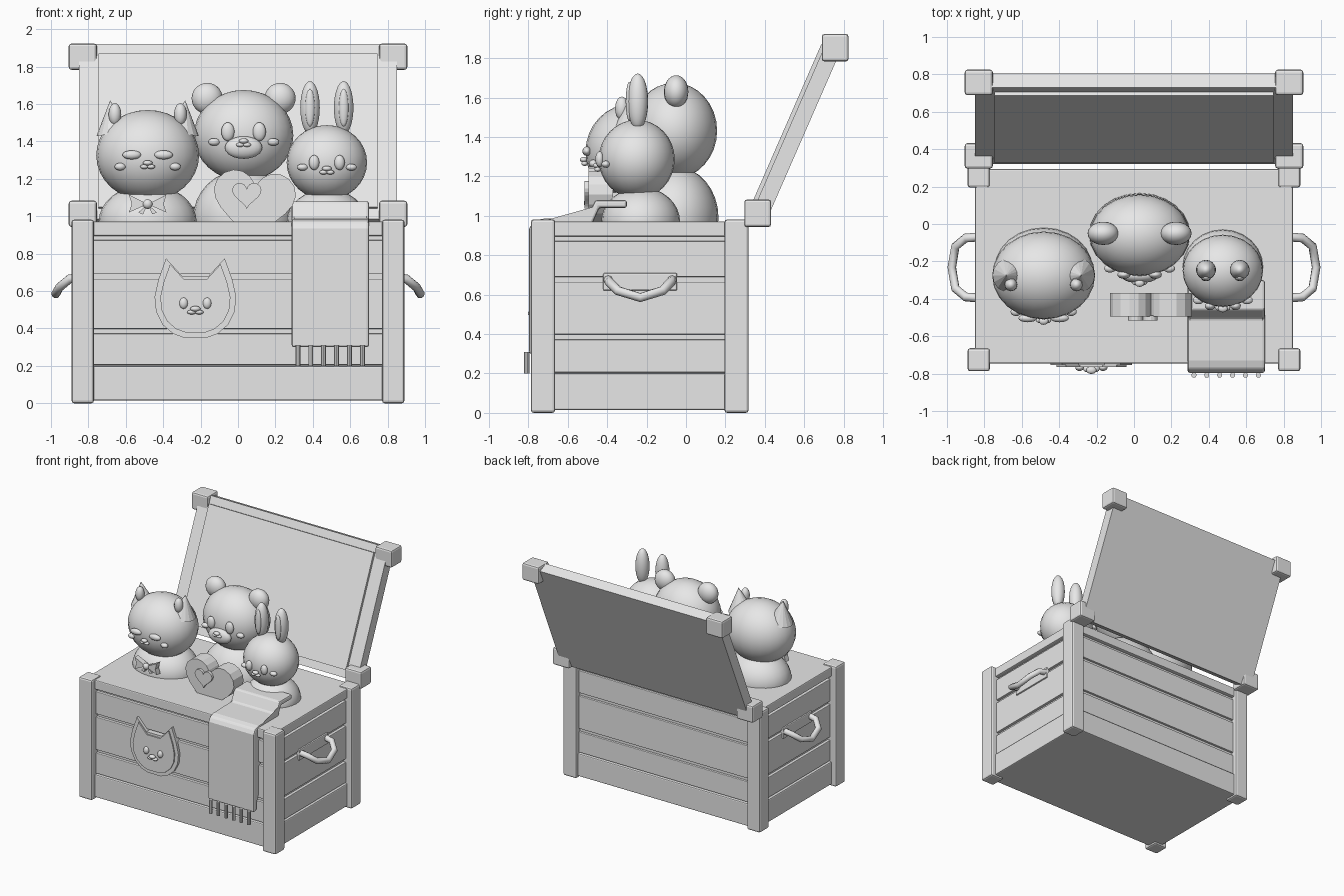
import bpy, bmesh, math
from mathutils import Vector, Matrix

if "Cube" in bpy.data.objects:
    bpy.data.objects.remove(bpy.data.objects["Cube"])

MAT = bpy.data.materials.new("soft_grey")
MAT.diffuse_color = (0.8, 0.8, 0.8, 1)
MAT.use_nodes = True
MAT.node_tree.nodes["Principled BSDF"].inputs["Base Color"].default_value = MAT.diffuse_color


def finish(name, bm, smooth=False, bevel=0.0):
    bmesh.ops.recalc_face_normals(bm, faces=bm.faces)
    me = bpy.data.meshes.new(name)
    bm.to_mesh(me)
    bm.free()
    me.materials.append(MAT)
    ob = bpy.data.objects.new(name, me)
    bpy.context.collection.objects.link(ob)
    if smooth:
        me.shade_smooth()
    if bevel:
        m = ob.modifiers.new("bevel", 'BEVEL')
        m.width, m.segments, m.limit_method = bevel, 2, 'ANGLE'
    return ob


def box(name, x0, x1, y0, y1, z0, z1, bevel=0.0, mat=None):
    bm = bmesh.new()
    bmesh.ops.create_cube(bm, size=1)
    for v in bm.verts:
        v.co = Vector((x0 + (v.co.x + .5) * (x1 - x0), y0 + (v.co.y + .5) * (y1 - y0),
                       z0 + (v.co.z + .5) * (z1 - z0)))
    if mat:
        bm.transform(mat)
    return finish(name, bm, bevel=bevel)


def ball(name, c, r, seg=24, rings=16):
    bm = bmesh.new()
    bmesh.ops.create_uvsphere(bm, u_segments=seg, v_segments=rings, radius=1)
    bm.transform(Matrix.Translation(c) @ Matrix.Diagonal((*r, 1)))
    return finish(name, bm, smooth=True)


def cone(name, c, r, h, tilt, r2=0.0, seg=16):
    bm = bmesh.new()
    bmesh.ops.create_cone(bm, cap_ends=True, segments=seg, radius1=r, radius2=r2, depth=h)
    bm.transform(Matrix.Translation(c) @ Matrix.Rotation(tilt, 4, 'Y'))
    return finish(name, bm)


def plate(name, pts, y0, y1, bevel=0.0):
    """Extrude an x,z outline from y0 to y1."""
    bm = bmesh.new()
    f = bm.faces.new([bm.verts.new((x, y0, z)) for x, z in pts])
    out = bmesh.ops.extrude_face_region(bm, geom=[f])
    bmesh.ops.translate(bm, verts=[g for g in out['geom'] if isinstance(g, bmesh.types.BMVert)],
                        vec=(0, y1 - y0, 0))
    return finish(name, bm, bevel=bevel)


def tube(name, pts, r):
    cu = bpy.data.curves.new(name, 'CURVE')
    cu.dimensions, cu.bevel_depth, cu.bevel_resolution = '3D', r, 2
    cu.use_fill_caps = True
    sp = cu.splines.new('POLY')
    sp.points.add(len(pts) - 1)
    for p, co in zip(sp.points, pts):
        p.co = (*co, 1)
    cu.materials.append(MAT)
    bpy.context.collection.objects.link(bpy.data.objects.new(name, cu))


def heart(cx, cz, s, tilt=0.0):
    pts = []
    for i in range(32):
        t = 2 * math.pi * i / 32
        x = s * math.sin(t) ** 3
        z = s * (13 * math.cos(t) - 5 * math.cos(2 * t) - 2 * math.cos(3 * t) - math.cos(4 * t)) / 16
        pts.append((cx + x * math.cos(tilt) - z * math.sin(tilt),
                    cz + x * math.sin(tilt) + z * math.cos(tilt)))
    return pts


# Chest body: stacked planks around a recessed core
box("chest_core", -.815, .815, -.71, .265, .02, .96)
box("bottom_rail", -.85, .85, -.745, .295, .015, .2, .008)
box("top_rail", -.85, .85, -.745, .295, .895, .972, .008)
for i, (a, b) in enumerate([(.205, .372), (.398, .665), (.69, .872)]):
    box(f"plank_{i}", -.838, .838, -.733, .283, a, b, .005)
for sx in (-1, 1):
    for y0 in (-.787, .195):
        xs = sorted((sx * .77, sx * .89))
        box("corner_post", *xs, y0, y0 + .123, 0, .982, .014)

# Open lid, tilted back, with raised inner panel and corner blocks
tilt = Matrix.Translation((0, .73, 1.92)) @ Matrix.Rotation(math.radians(-23.6), 4, 'X')
box("lid_slab", -.85, .85, 0, .083, -1.02, 0, mat=tilt)
box("lid_panel", -.745, .745, -.02, .01, -.96, -.062, mat=tilt)
for sx in (-1, 1):
    for y, z in ((.364, 1.013), (.757, 1.853)):
        xs = sorted((sx * .755, sx * .905))
        box("lid_corner", *xs, y - .068, y + .068, z - .07, z + .07, .014)

# Side handles with mounting plates
for sx in (-1, 1):
    box("handle_plate", *sorted((sx * .82, sx * .85)), -.42, -.045, .62, .71, .008)
    tube("handle", [(sx * x, y, z) for x, y, z in
                    ((.84, -.395, .675), (.9, -.39, .665), (.955, -.345, .62), (.974, -.232, .585),
                     (.955, -.12, .62), (.9, -.075, .665), (.84, -.07, .675))], .024)


def surf(c, r, dx, dz):
    return c[1] - r[1] * math.sqrt(max(0, 1 - (dx / r[0]) ** 2 - (dz / r[2]) ** 2))


def face(name, c, r, eye, cheek, nose_z, muzzle=None):
    """Eyes, cheeks, nose and two mouth puffs on the front of a head.
    eye and cheek: dx, dz, width, height."""
    for sx in (-1, 1):
        for part, (dx, dz, w, h) in (("eye", eye), ("cheek", cheek)):
            ball(f"{name}_{part}", (c[0] + sx * dx, surf(c, r, dx, dz) - .005, c[2] + dz),
                 (w, .022, h), 16, 10)
    y = surf(c, r, 0, nose_z)
    if muzzle:
        ball(f"{name}_muzzle", (c[0], y, c[2] + nose_z - .035), muzzle, 20, 12)
        y -= muzzle[1] * .7
    ball(f"{name}_nose", (c[0], y - .012, c[2] + nose_z), (.026, .02, .014), 12, 8)
    for sx in (-1, 1):
        ball(f"{name}_mouth", (c[0] + sx * .018, y - .008, c[2] + nose_z - .02),
             (.022, .016, .012), 12, 8)


# Cat toy with bow tie
c, r = (-.483, -.275, 1.325), (.275, .235, .243)
ball("cat_body", (-.483, -.24, .97), (.262, .22, .2))
ball("cat_head", c, r)
face("cat", c, r, (.085, .003, .05, .024), (.147, -.06, .03, .02), -.04)
for sx in (-1, 1):
    cone("cat_ear", (c[0] + sx * .19, -.275, 1.53), .095, .18, sx * .12)
    ball("cat_inner_ear", (c[0] + sx * .175, -.325, 1.545), (.034, .035, .06), 12, 10)
    plate("bow_loop", [(c[0], 1.065), (c[0] + sx * .1, 1.115), (c[0] + sx * .085, 1.065),
                       (c[0] + sx * .1, 1.02)], -.5, -.455)
    plate("bow_tail", [(c[0], 1.065), (c[0] + sx * .05, 1.02), (c[0] + sx * .025, 1.01)],
          -.49, -.46)
ball("bow_knot", (c[0], -.495, 1.065), (.026, .024, .026), 14, 10)

# Bear toy
c, r = (.03, -.06, 1.432), (.266, .218, .243)
ball("bear_body", (.03, -.055, .99), (.27, .22, .26))
ball("bear_head", c, r)
face("bear", c, r, (.084, .02, .035, .05), (.158, -.035, .032, .02), -.03, (.1, .04, .06))
for sx in (-1, 1):
    ball("bear_ear", (c[0] + sx * .195, -.05, 1.63), (.083, .062, .083), 20, 14)

# Bunny toy
c, r = (.475, -.25, 1.287), (.215, .193, .2)
ball("bunny_body", (.475, -.23, .97), (.215, .2, .175))
ball("bunny_head", c, r)
face("bunny", c, r, (.068, 0, .028, .04), (.13, -.025, .03, .018), -.032)
for sx in (-1, 1):
    ball("bunny_ear", (c[0] + sx * .09, -.245, 1.58), (.053, .053, .142), 18, 14)
    ball("bunny_inner_ear", (c[0] + sx * .09, -.288, 1.58), (.026, .018, .1), 14, 10)

# Heart pillow with small heart
plate("heart_pillow", heart(.085, 1.075, .22, -.1), -.495, -.37)
plate("small_heart", heart(.047, 1.12, .078), -.515, -.49)

# Blanket draped over the front, with fringe
path = [(-.3, 1.08), (-.46, 1.08), (-.505, .99), (-.73, .985), (-.775, .972),
        (-.796, .935), (-.796, .3)]
inner = [(-.755, .3), (-.755, .95), (-.48, .95), (-.44, 1.04), (-.3, 1.04)]
bm = bmesh.new()
f = bm.faces.new([bm.verts.new((.287, y, z)) for y, z in path + inner])
out = bmesh.ops.extrude_face_region(bm, geom=[f])
bmesh.ops.translate(bm, verts=[g for g in out['geom'] if isinstance(g, bmesh.types.BMVert)],
                    vec=(.413, 0, 0))
finish("blanket", bm, bevel=.012)
for i in range(6):
    cone("fringe", (.32 + i * .069, -.808, .255), .014, .11, 0, .014, 10)

# Cat-face emblem on the chest front
half = [(.07, .68), (.157, .775), (.198, .66), (.218, .57), (.21, .49), (.175, .42), (.12, .372),
        (.06, .35)]
outline = half + [(-x, z) for x, z in reversed(half)]
ex = -.228
plate("emblem_rim", [(ex + x, z) for x, z in outline], -.755, -.7)
plate("emblem_face", [(ex + x * .86, .55 + (z - .55) * .86) for x, z in outline], -.765, -.72)
for sx in (-1, 1):
    ball("emblem_eye", (ex + sx * .063, -.768, .535), (.023, .018, .03), 14, 10)
    ball("emblem_mouth", (ex + sx * .02, -.775, .487), (.024, .018, .012), 12, 8)
ball("emblem_nose", (ex, -.782, .505), (.028, .02, .015), 12, 8)
